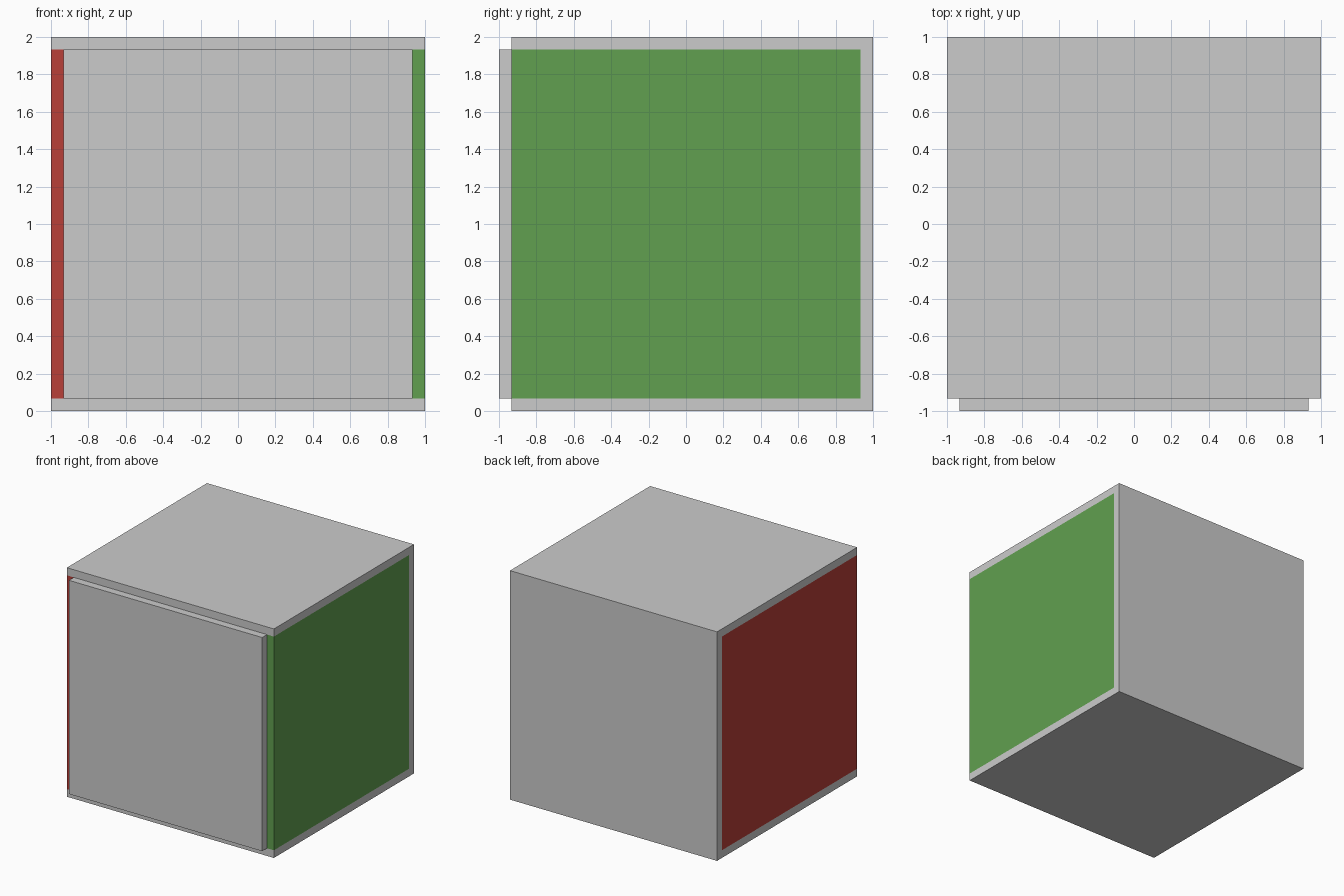
import bpy
from mathutils import Vector

cube = bpy.data.objects.get("Cube")
if cube:
    bpy.data.objects.remove(cube, do_unlink=True)

OUT = 1.0            # outer half size
T = 0.067            # slab thickness
IN = OUT - T         # inner half size
TOP = 2 * OUT


def make_material(name, color):
    mat = bpy.data.materials.new(name)
    mat.use_nodes = True
    mat.diffuse_color = color
    mat.node_tree.nodes["Principled BSDF"].inputs["Base Color"].default_value = color
    return mat


def slab(name, low, high, mat=None):
    """Box spanning two opposite corners."""
    low, high = Vector(low), Vector(high)
    bpy.ops.mesh.primitive_cube_add(size=1, location=(low + high) / 2)
    obj = bpy.context.object
    obj.name = name
    obj.scale = high - low
    bpy.ops.object.transform_apply(location=False, rotation=False, scale=True)
    if mat:
        obj.data.materials.append(mat)
    return obj


red = make_material("red_paint", (0.48, 0.05, 0.04, 1))
green = make_material("green_paint", (0.12, 0.35, 0.08, 1))

# Floor and ceiling
slab("floor", (-OUT, -IN, 0), (OUT, OUT, T))
slab("ceiling", (-OUT, -IN, TOP - T), (OUT, OUT, TOP))

# Back wall and the panel closing the front
slab("back_wall", (-OUT, IN, T), (OUT, OUT, TOP - T))
slab("front_panel", (-IN, -OUT, T), (IN, -IN, TOP - T))

# Coloured side walls
slab("right_wall", (-OUT, -IN, T), (-IN, IN, TOP - T), red)
slab("left_wall", (IN, -IN, T), (OUT, IN, TOP - T), green)
